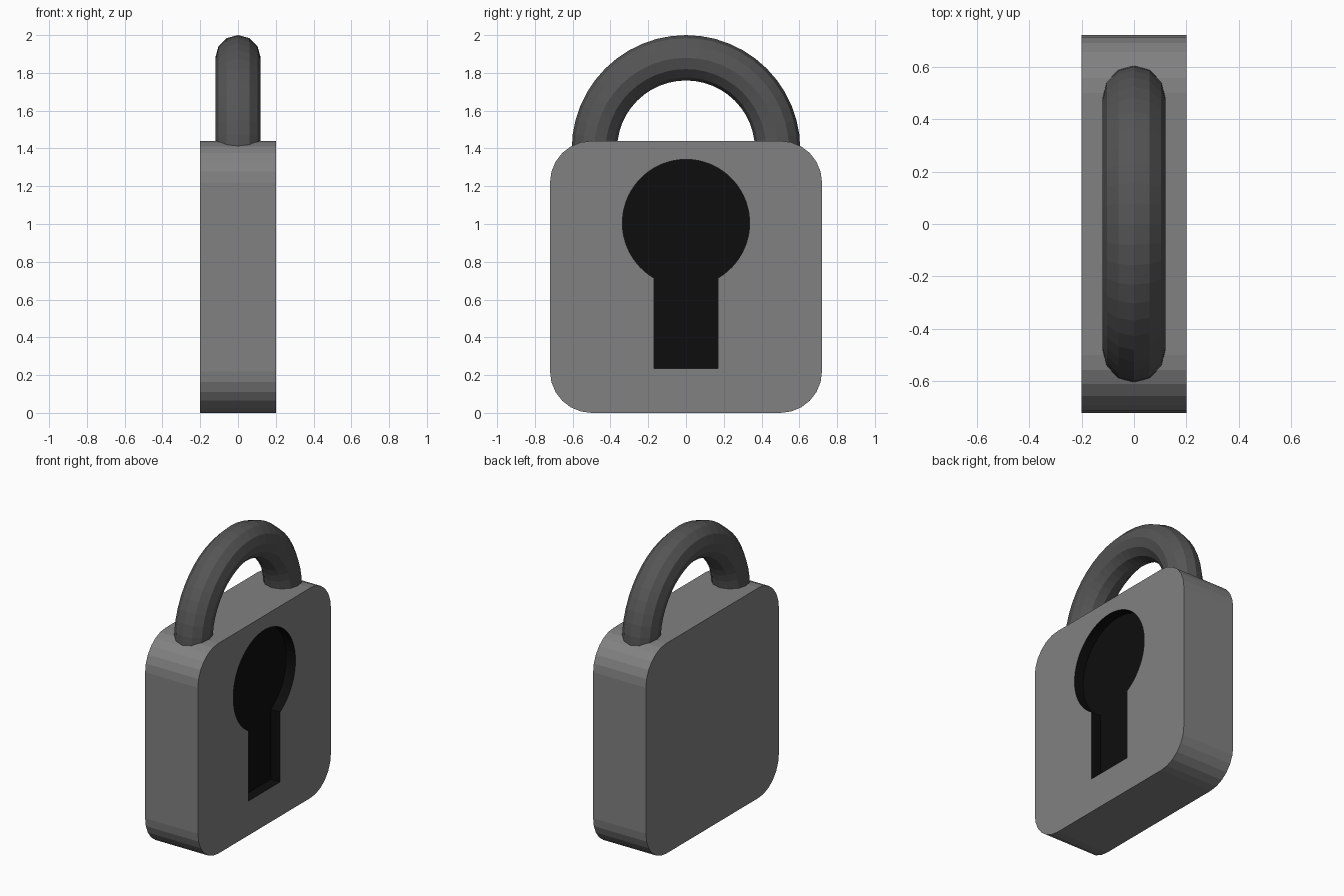
import bpy
import bmesh
from math import sin, cos, pi, asin

if "Cube" in bpy.data.objects:
    bpy.data.objects.remove(bpy.data.objects["Cube"])


def material(name, value):
    mat = bpy.data.materials.new(name)
    mat.diffuse_color = (value, value, value, 1)
    mat.use_nodes = True
    mat.node_tree.nodes["Principled BSDF"].inputs["Base Color"].default_value = mat.diffuse_color
    return mat


def arc(cy, cz, r, a0, a1, n):
    return [(cy + r * cos(a0 + (a1 - a0) * i / n), cz + r * sin(a0 + (a1 - a0) * i / n))
            for i in range(n + 1)]


def extrude_profile(name, profile, x0, x1, mats, mat_index=0):
    """Extrude a (y, z) outline along x."""
    bm = bmesh.new()
    face = bm.faces.new([bm.verts.new((x0, y, z)) for y, z in profile])
    out = bmesh.ops.extrude_face_region(bm, geom=[face])["geom"]
    bmesh.ops.translate(bm, vec=(x1 - x0, 0, 0),
                        verts=[v for v in out if isinstance(v, bmesh.types.BMVert)])
    bmesh.ops.recalc_face_normals(bm, faces=bm.faces)
    for f in bm.faces:
        f.material_index = mat_index
    return finish(name, bm, mats)


def finish(name, bm, mats):
    mesh = bpy.data.meshes.new(name)
    bm.to_mesh(mesh)
    bm.free()
    for m in mats:
        mesh.materials.append(m)
    obj = bpy.data.objects.new(name, mesh)
    bpy.context.collection.objects.link(obj)
    return obj


body_grey = material("body_grey", 0.22)
dark_grey = material("shackle_grey", 0.09)
black = material("keyhole_black", 0.004)

# Body: rounded square slab
outline = []
R = 0.22
for k, (cy, cz) in enumerate([(0.5, 1.22), (-0.5, 1.22), (-0.5, R), (0.5, R)]):
    outline += arc(cy, cz, R, k * pi / 2, (k + 1) * pi / 2, 6)
body = extrude_profile("lock_body", outline, -0.2, 0.2, [body_grey, black])

# Keyhole: shallow black recess in the +x face
r, half = 0.337, 0.17
a = asin(half / r)
keyhole = arc(0, 1.005, r, -pi / 2 + a, 3 * pi / 2 - a, 56) + [(-half, 0.235), (half, 0.235)]
cutter = extrude_profile("keyhole_cutter", keyhole, 0.13, 0.3, [body_grey, black], 1)
cutter.hide_render = True
cutter.hide_viewport = True
cut = body.modifiers.new("keyhole", 'BOOLEAN')
cut.operation = 'DIFFERENCE'
cut.solver = 'EXACT'
cut.object = cutter

# Shackle: half ring whose ends sink into the body
bm = bmesh.new()
SIDES, MAJOR, MINOR = 12, 0.485, 0.12
path = [(y, z, i * pi / 24) for i, (y, z) in enumerate(arc(0, 1.395, MAJOR, 0, pi, 24))]
rings = []
for y, z, t in path:
    ring = []
    for j in range(SIDES):
        b = 2 * pi * j / SIDES
        d = MINOR * cos(b)
        ring.append(bm.verts.new((MINOR * sin(b), y + d * cos(t), z + d * sin(t))))
    rings.append(ring)
for p, q in zip(rings, rings[1:]):
    for j in range(SIDES):
        k = (j + 1) % SIDES
        bm.faces.new((p[j], p[k], q[k], q[j]))
bm.faces.new(rings[0])
bm.faces.new(rings[-1])
bmesh.ops.recalc_face_normals(bm, faces=bm.faces)
finish("shackle", bm, [dark_grey])
